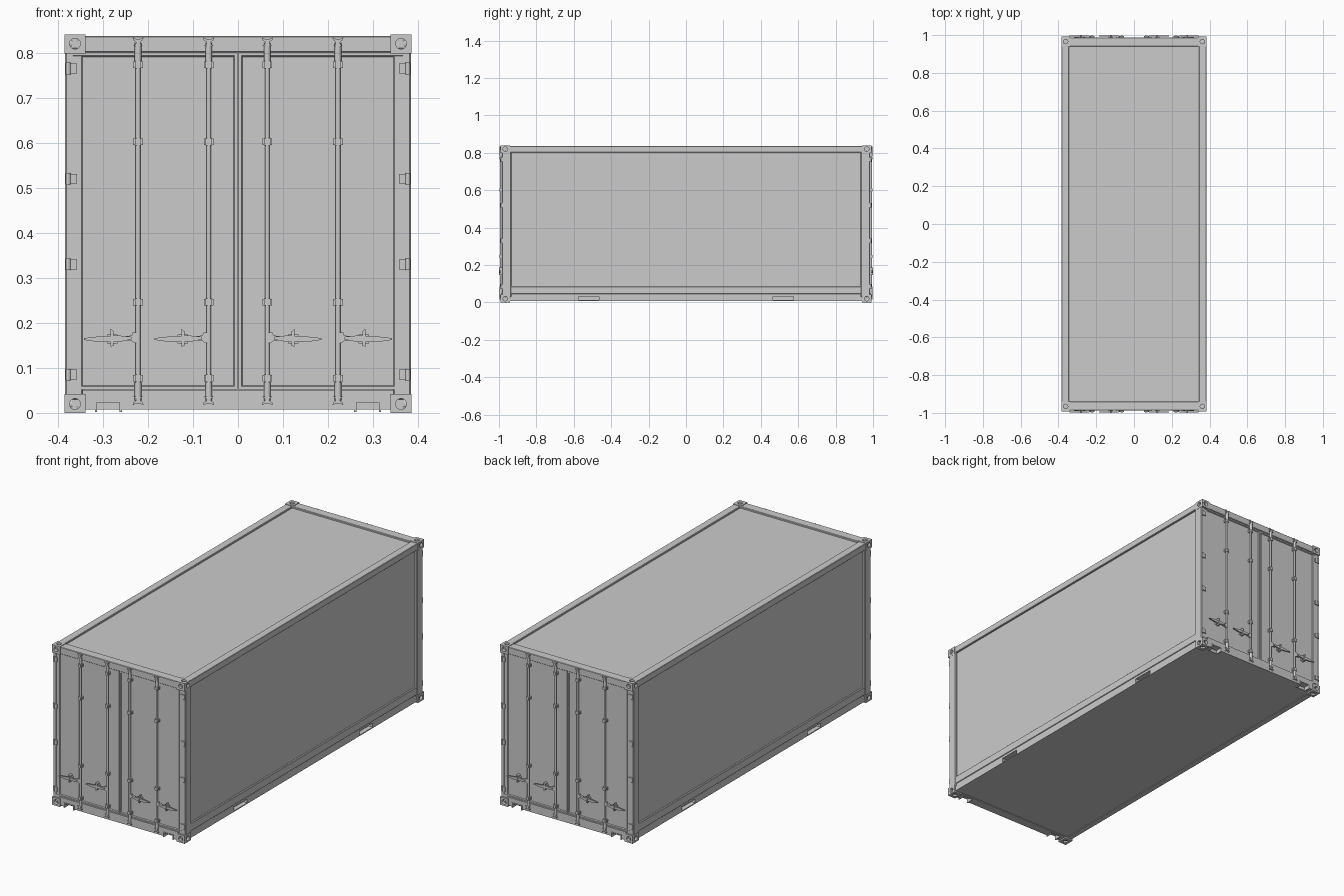
import bpy, bmesh, math
from mathutils import Matrix, Vector

if "Cube" in bpy.data.objects:
    bpy.data.objects.remove(bpy.data.objects["Cube"])

MID = 0.42  # height of the mirror plane between floor and roof


def finish(name, bm, mirror="", bevel=0.0, cutters=()):
    bmesh.ops.recalc_face_normals(bm, faces=bm.faces)
    me = bpy.data.meshes.new(name)
    # origin sits on the container centre so mirroring is simple
    bm.transform(Matrix.Translation((0, 0, -MID)))
    bm.to_mesh(me)
    bm.free()
    ob = bpy.data.objects.new(name, me)
    ob.location.z = MID
    bpy.context.collection.objects.link(ob)
    for c in cutters:
        m = ob.modifiers.new("cut", 'BOOLEAN')
        m.object, m.operation, m.solver = c, 'DIFFERENCE', 'EXACT'
    if bevel:
        b = ob.modifiers.new("bevel", 'BEVEL')
        b.width, b.segments, b.limit_method = bevel, 1, 'ANGLE'
    if mirror:
        m = ob.modifiers.new("mirror", 'MIRROR')
        m.use_axis = ["X" in mirror, "Y" in mirror, "Z" in mirror]
        m.use_mirror_merge = False
    return ob


def box(bm, x, y, z):
    size = Vector((x[1] - x[0], y[1] - y[0], z[1] - z[0]))
    mid = Vector((x[0] + x[1], y[0] + y[1], z[0] + z[1])) / 2
    return bmesh.ops.create_cube(
        bm, size=1, matrix=Matrix.Translation(mid) @ Matrix.Diagonal((*size, 1)))["verts"]


def boxes(name, *dims, **kw):
    bm = bmesh.new()
    for d in dims:
        box(bm, *d)
    return finish(name, bm, **kw)


def cyl(bm, centre, r, depth, axis='Z', n=16):
    rot = {'X': Matrix.Rotation(math.pi / 2, 4, 'Y'), 'Y': Matrix.Rotation(math.pi / 2, 4, 'X'),
           'Z': Matrix.Identity(4)}[axis]
    bmesh.ops.create_cone(bm, cap_ends=True, segments=n, radius1=r, radius2=r, depth=depth,
                          matrix=Matrix.Translation(centre) @ rot)


def plate(bm, pts, y0, y1):
    # flat outline in x/z, given thickness along y
    f = bm.faces.new([bm.verts.new((x, y0, z)) for x, z in pts])
    ext = bmesh.ops.extrude_face_region(bm, geom=[f])["geom"]
    bmesh.ops.translate(bm, vec=(0, y1 - y0, 0),
                        verts=[v for v in ext if isinstance(v, bmesh.types.BMVert)])


# fork pocket cutters
bm = bmesh.new()
for sx in (-1, 1):
    for sy in (-1, 1):
        box(bm, sorted((sx * 0.262, sx * 0.314)), sorted((sy * 0.955, sy * 1.05)), (-0.02, 0.024))
        box(bm, sorted((sx * 0.355, sx * 0.45)), sorted((sy * 0.465, sy * 0.575)), (0.012, 0.033))
pockets = finish("pocket_cutter", bm)
pockets.hide_render = True
pockets.display_type = 'WIRE'

# cargo body with the recessed wall, roof and floor panels
boxes("body", ((-0.374, 0.374), (-0.975, 0.975), (0.01, 0.828)), cutters=[pockets])

# side rails, lower one stepped
boxes("top_side_rail", ((0.344, 0.384), (-0.95, 0.95), (0.803, 0.837)), mirror="X", bevel=0.002)
boxes("bottom_side_rail", ((0.35, 0.383), (-0.95, 0.95), (0.045, 0.086)), mirror="X", bevel=0.002)
boxes("bottom_side_sill", ((0.35, 0.379), (-0.95, 0.95), (0.007, 0.046)), mirror="X", cutters=[pockets])

# end rails
boxes("top_end_rail", ((-0.345, 0.345), (-0.988, -0.94), (0.801, 0.837)), mirror="Y", bevel=0.002)
boxes("bottom_end_rail", ((-0.345, 0.345), (-0.988, -0.94), (0.007, 0.05)), mirror="Y",
      cutters=[pockets])

# pocket rims
boxes("end_pocket_rim",
      ((0.258, 0.263), (-0.991, -0.955), (0.002, 0.028)),
      ((0.313, 0.318), (-0.991, -0.955), (0.002, 0.028)),
      ((0.258, 0.318), (-0.991, -0.955), (0.023, 0.028)), mirror="XY")

# corner posts
boxes("corner_post", ((0.345, 0.384), (-0.983, -0.934), (0.03, 0.81)), mirror="XY", bevel=0.003)

# corner castings with a hole in each outer face
bm = bmesh.new()
cyl(bm, (0.362, -0.99, 0.820), 0.012, 0.03, 'Y')
cyl(bm, (0.384, -0.966, 0.820), 0.012, 0.03, 'X')
cyl(bm, (0.362, -0.966, 0.840), 0.012, 0.03, 'Z')
holes = finish("casting_hole_cutter", bm)
holes.hide_render = True
boxes("corner_casting", ((0.339, 0.385), (-0.992, -0.94), (0.798, 0.84)), mirror="XYZ",
      cutters=[holes])

# doors: raised seal around a sunken panel
bm = bmesh.new()
box(bm, (0.001, 0.373), (-0.984, -0.96), (0.052, 0.8))
bm.normal_update()
front = [f for f in bm.faces if f.normal.y < -0.9]
bmesh.ops.inset_region(bm, faces=front, thickness=0.009, depth=0)
bmesh.ops.inset_region(bm, faces=front, thickness=0.004, depth=-0.005)
finish("door", bm, mirror="XY")

# hinges
bm = bmesh.new()
for z in (0.765, 0.52, 0.33, 0.085):
    box(bm, (0.358, 0.383), (-0.988, -0.975), (z - 0.011, z + 0.011))
    cyl(bm, (0.377, -0.986, z), 0.0055, 0.026, n=12)
finish("door_hinges", bm, mirror="XY")

RODS = (0.065, 0.222)
# locking rods with thicker end sleeves
bm = bmesh.new()
for x in RODS:
    cyl(bm, (x, -0.989, 0.425), 0.0055, 0.79, n=12)
    for z in (0.802, 0.048):
        cyl(bm, (x, -0.989, z), 0.0075, 0.04, n=12)
rods = finish("lock_rods", bm, mirror="XY")

# rod brackets
bm = bmesh.new()
for x in RODS:
    for z in (0.773, 0.602, 0.246, 0.077):
        box(bm, (x - 0.011, x + 0.011), (-0.987, -0.976), (z - 0.007, z + 0.007))
        box(bm, (x - 0.007, x + 0.007), (-0.997, -0.98), (z - 0.008, z + 0.008))
finish("rod_brackets", bm, mirror="XY")

# flared cam locks at both rod ends
CAM = [(-0.012, 0.834), (-0.004, 0.830), (0.004, 0.830), (0.012, 0.834), (0.011, 0.828),
       (0.005, 0.824), (0.005, 0.819), (0.011, 0.815), (-0.011, 0.815), (-0.005, 0.819),
       (-0.005, 0.824), (-0.011, 0.828)]
bm = bmesh.new()
for x in RODS:
    plate(bm, [(x + dx, z) for dx, z in CAM], -0.996, -0.985)
    plate(bm, [(x + dx, 0.851 - z) for dx, z in CAM], -0.996, -0.985)
finish("cam_locks", bm, mirror="XY")

# handles: hub plate, tapered lever and catch
HUB = [(0, 0.155), (0.008, 0.155), (0.014, 0.160), (0.03, 0.161), (0.03, 0.170),
       (0.014, 0.172), (0.012, 0.178), (0, 0.178)]
LEVER = [(0.015, 0.163), (0.045, 0.157), (0.085, 0.157), (0.120, 0.162),
         (0.120, 0.166), (0.085, 0.170), (0.045, 0.172), (0.015, 0.169)]
CATCH = [(0.054, 0.149), (0.061, 0.147), (0.061, 0.187), (0.054, 0.181)]
bm = bmesh.new()
for x in RODS:
    for outline, y0, y1 in ((HUB, -0.994, -0.984), (LEVER, -0.998, -0.992), (CATCH, -1.0, -0.978)):
        plate(bm, [(x + dx, z) for dx, z in outline], y0, y1)
    box(bm, (x + 0.046, x + 0.069), (-0.992, -0.978), (0.154, 0.174))
finish("door_handles", bm, mirror="XY")

# soften the round rods only
bpy.context.view_layer.objects.active = rods
rods.select_set(True)
bpy.ops.object.shade_smooth_by_angle(angle=math.radians(35))
